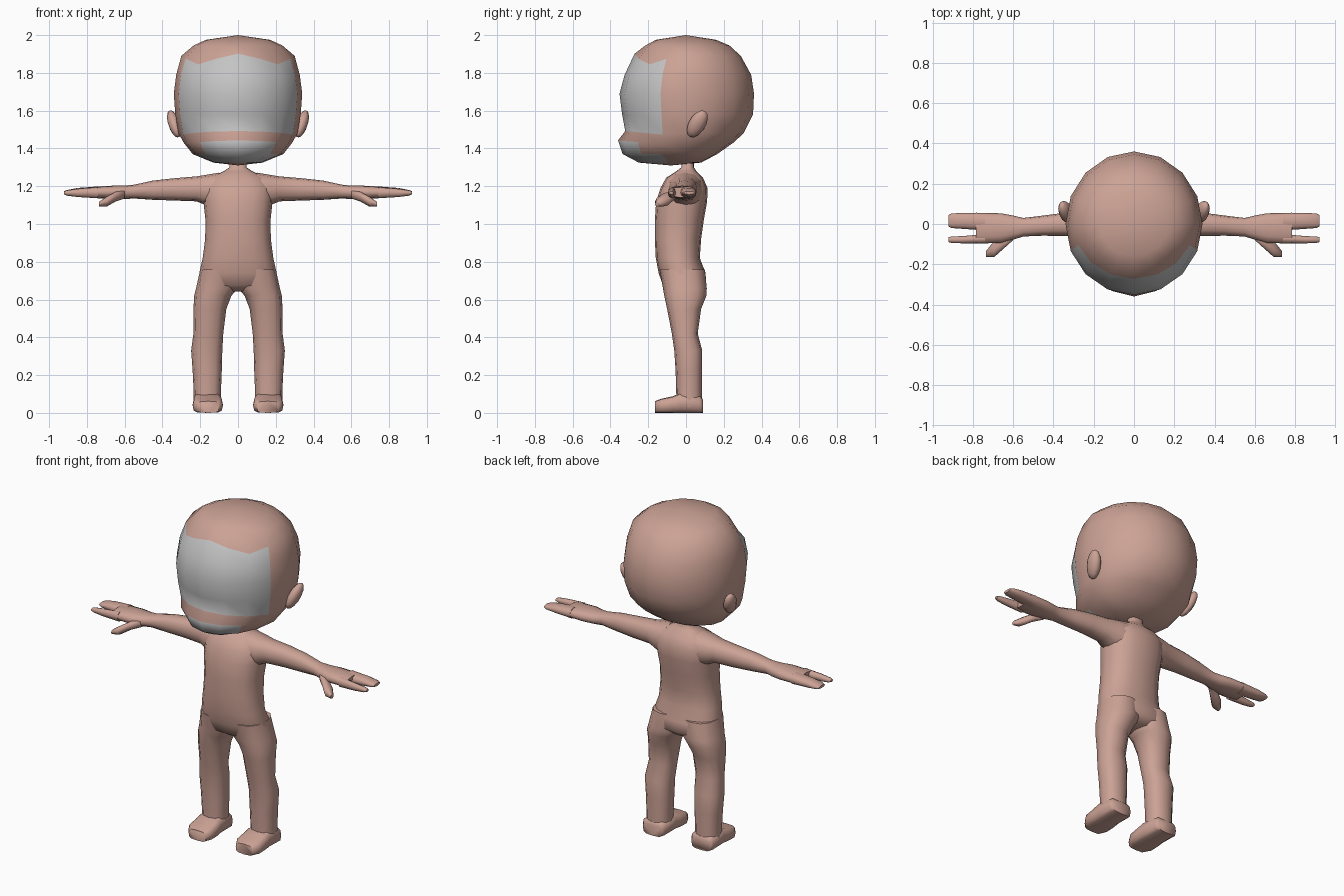
import bpy, bmesh, math
from mathutils import Vector, Matrix


def material(name, rgb):
    m = bpy.data.materials.new(name)
    m.diffuse_color = (*rgb, 1)
    return m


SKIN = material("skin", (0.60, 0.36, 0.30))
GREY = material("face_grey", (0.55, 0.55, 0.55))


def finish(bm, name, angle=60):
    bmesh.ops.recalc_face_normals(bm, faces=bm.faces)
    me = bpy.data.meshes.new(name)
    bm.to_mesh(me)
    bm.free()
    ob = bpy.data.objects.new(name, me)
    bpy.context.collection.objects.link(ob)
    me.materials.append(SKIN)
    me.materials.append(GREY)
    bpy.ops.object.select_all(action='DESELECT')
    ob.select_set(True)
    bpy.context.view_layer.objects.active = ob
    bpy.ops.object.shade_smooth_by_angle(angle=math.radians(angle))
    return ob


def bridge(bm, rings):
    n = len(rings[0])
    for a, b in zip(rings, rings[1:]):
        for i in range(n):
            j = (i + 1) % n
            bm.faces.new((a[i], a[j], b[j], b[i]))


def loft(name, axis, sections, n=12, power=0.85, mirror=False):
    """Rounded tube; section = (t, u_min, u_max, v_min, v_max) along axis."""
    for side in ((1, -1) if mirror else (1,)):
        bm = bmesh.new()
        rings = []
        for t, u0, u1, v0, v1 in sections:
            ring = []
            for i in range(n):
                a = 2 * math.pi * i / n
                c, s = math.cos(a), math.sin(a)
                u = (u0 + u1) / 2 + (u1 - u0) / 2 * math.copysign(abs(c) ** power, c)
                v = (v0 + v1) / 2 + (v1 - v0) / 2 * math.copysign(abs(s) ** power, s)
                p = {'x': (t, u, v), 'y': (u, t, v), 'z': (u, v, t)}[axis]
                ring.append(bm.verts.new((p[0] * side, p[1], p[2])))
            rings.append(ring)
        bridge(bm, rings)
        bm.faces.new(rings[0])
        bm.faces.new(rings[-1])
        label = name if not mirror else ("left_" if side > 0 else "right_") + name
        finish(bm, label)


# Head: rings of (z, half width, front depth, back depth)
HEAD = [(1.975, .17, .16, .16), (1.945, .235, .215, .23), (1.89, .30, .272, .29),
        (1.79, .327, .325, .345), (1.69, .34, .352, .36), (1.58, .332, .338, .355),
        (1.48, .315, .322, .305), (1.43, .287, .36, .25), (1.37, .24, .335, .165),
        (1.325, .13, .25, .08)]
N = 16
bm = bmesh.new()
rings = []
for k, (z, w, f, b) in enumerate(HEAD):
    ring = []
    for i in range(N):
        a = 2 * math.pi * i / N          # 0 = front
        c, s = math.cos(a), math.sin(a)
        front = max(c, 0)
        dz = 0
        if k == 2 and front > .3:        # wavy forehead edge
            dz = {0: .012, 1: -.015, 2: -.045, 3: -.015}[min(i, N - i)]
        if k in (6, 7) and front > .3:   # jaw line rises to the middle
            dz = .03 * front - .018
        ring.append(bm.verts.new((w * s, -c * (f if c > 0 else b), z + dz)))
    rings.append(ring)
bridge(bm, rings)
for ring, tip in ((rings[0], (0, 0, 2.0)), (rings[-1], (0, -.08, 1.31))):
    v = bm.verts.new(tip)
    for i in range(N):
        bm.faces.new((ring[i], ring[(i + 1) % N], v))
# grey face panel and grey chin, chosen by direction and height
for face in bm.faces:
    c = face.calc_center_median()
    az = math.degrees(math.atan2(abs(c.x), -c.y))
    if (az < 66 and 1.5 < c.z < 1.86) or (az < 45 and 1.34 < c.z < 1.42):
        face.material_index = 1
    elif az < 45 and 1.31 < c.z < 1.36 and c.y < -.2:
        face.material_index = 1
finish(bm, "head")

# Ears
for side, label in ((1, "left_ear"), (-1, "right_ear")):
    bm = bmesh.new()
    M = (Matrix.Translation((.338 * side, .06, 1.53)) @ Matrix.Rotation(.32 * side, 4, 'Y')
         @ Matrix.Rotation(-.5, 4, 'X') @ Matrix.Diagonal((.032, .045, .082, 1)))
    bmesh.ops.create_uvsphere(bm, u_segments=10, v_segments=7, radius=1, matrix=M)
    finish(bm, label)

# Torso with neck
loft("torso", 'z', [
    (.643, -.10, .10, -.07, .07), (.675, -.205, .205, -.122, .106), (.74, -.205, .205, -.145, .104),
    (.82, -.187, .187, -.16, .073), (.92, -.174, .174, -.165, .08), (1.02, -.172, .172, -.165, .094),
    (1.12, -.183, .183, -.158, .112), (1.19, -.185, .185, -.135, .114), (1.245, -.15, .15, -.105, .09),
    (1.28, -.075, .075, -.05, .055), (1.30, -.045, .045, -.025, .042), (1.36, -.045, .045, -.025, .042)], n=16)

# Legs
loft("leg", 'z', [
    (.03, .09, .235, -.05, .085), (.12, .09, .235, -.052, .085), (.22, .086, .24, -.055, .085),
    (.33, .083, .248, -.062, .086), (.42, .078, .236, -.075, .062), (.55, .062, .236, -.1, .08),
    (.62, .035, .232, -.115, .108), (.66, .0, .222, -.122, .11), (.76, .0, .2, -.14, .1)], mirror=True)

# Feet
loft("foot", 'y', [
    (.09, .10, .225, .0, .07), (.075, .088, .237, .0, .09), (-.03, .085, .237, .0, .105),
    (-.07, .08, .24, .0, .088), (-.13, .08, .24, .0, .075), (-.165, .10, .215, .0, .062)],
     power=.55, mirror=True)

# Arms and palms
loft("arm", 'x', [
    (.10, -.1, .09, 1.08, 1.272), (.17, -.09, .08, 1.10, 1.26), (.22, -.07, .065, 1.12, 1.252),
    (.33, -.06, .058, 1.124, 1.243), (.45, -.058, .042, 1.128, 1.23), (.55, -.062, .03, 1.135, 1.208),
    (.60, -.078, .042, 1.132, 1.203), (.66, -.094, .053, 1.132, 1.203), (.74, -.096, .055, 1.136, 1.199),
    (.785, -.094, .056, 1.14, 1.195)], mirror=True)

# Fingers: a joined pair-and-little group and a separate index
loft("finger_group", 'x', [(.74, -.032, .055, 1.136, 1.199), (.85, -.024, .055, 1.143, 1.191),
                           (.905, -.02, .052, 1.15, 1.18), (.922, -.012, .044, 1.157, 1.173)], mirror=True)
loft("index_finger", 'x', [(.74, -.096, -.05, 1.136, 1.195), (.85, -.096, -.06, 1.143, 1.186),
                           (.905, -.094, -.062, 1.15, 1.178), (.922, -.09, -.066, 1.157, 1.172)],
     n=8, mirror=True)
loft("thumb", 'x', [(.60, -.08, -.04, 1.135, 1.18), (.65, -.125, -.06, 1.118, 1.17),
                    (.695, -.165, -.085, 1.092, 1.145), (.735, -.165, -.135, 1.093, 1.118)],
     n=8, mirror=True)
